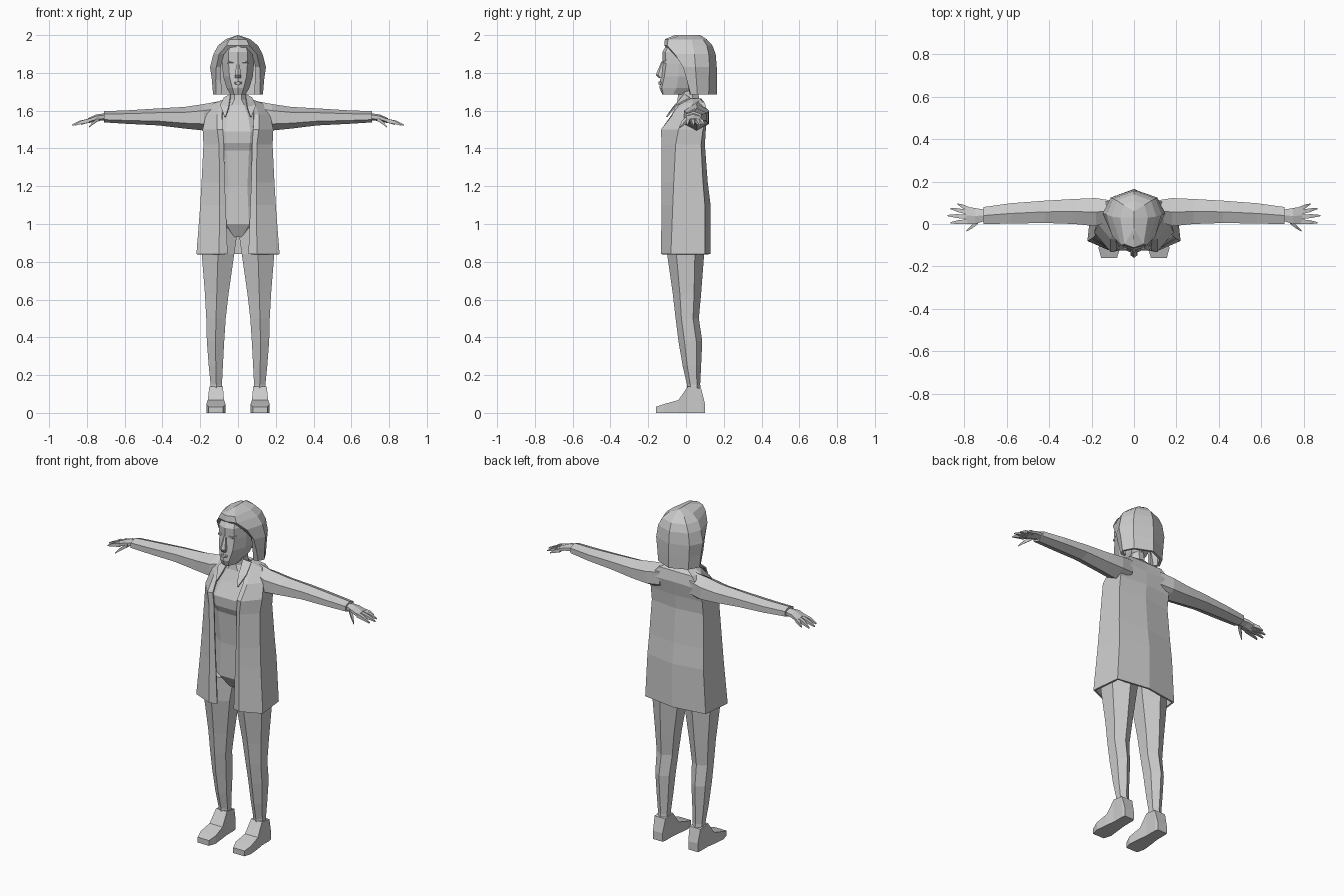
import bpy
import bmesh
from math import cos, sin, radians, tau
from mathutils import Vector

default_cube = bpy.data.objects.get("Cube")
if default_cube:
    bpy.data.objects.remove(default_cube, do_unlink=True)

# One plain grey covers the whole figure
GREY = (0.6, 0.6, 0.6, 1)
grey = bpy.data.materials.new("plain_grey")
grey.use_nodes = True
grey.diffuse_color = GREY
shader = next(n for n in grey.node_tree.nodes if n.type == 'BSDF_PRINCIPLED')
shader.inputs["Base Color"].default_value = GREY


def ring(axis, at, u_min, u_max, v_min, v_max, sides=6, turn=90):
    """Polygon across an axis that exactly fills the given extents."""
    angles = [radians(turn) + tau * k / sides for k in range(sides)]
    u_top = max(abs(cos(a)) for a in angles)
    v_top = max(abs(sin(a)) for a in angles)
    points = []
    for a in angles:
        u = (u_min + u_max + (u_max - u_min) * cos(a) / u_top) / 2
        v = (v_min + v_max + (v_max - v_min) * sin(a) / v_top) / 2
        order = {'X': (at, u, v), 'Y': (u, at, v), 'Z': (u, v, at)}
        points.append(Vector(order[axis]))
    return points


def box_ring(axis, at, *extents):
    return ring(axis, at, *extents, sides=4, turn=45)


def build(name, rows, cyclic=True, fill=True, thickness=None):
    """Skin consecutive rows of points, then cap or thicken the skin."""
    bm = bmesh.new()
    grid = [[bm.verts.new(p) for p in row] for row in rows]
    count = len(rows[0])
    for low, high in zip(grid, grid[1:]):
        for k in range(count if cyclic else count - 1):
            n = (k + 1) % count
            bm.faces.new((low[k], low[n], high[n], high[k]))
    bmesh.ops.remove_doubles(bm, verts=bm.verts[:], dist=0.0005)
    bmesh.ops.dissolve_degenerate(bm, edges=bm.edges[:], dist=0.0005)
    if fill:
        rim = [e for e in bm.edges if e.is_boundary]
        bmesh.ops.holes_fill(bm, edges=rim, sides=0)
    bmesh.ops.recalc_face_normals(bm, faces=bm.faces[:])
    mesh = bpy.data.meshes.new(name)
    bm.to_mesh(mesh)
    bm.free()
    mesh.materials.append(grey)
    obj = bpy.data.objects.new(name, mesh)
    bpy.context.collection.objects.link(obj)
    if thickness:
        solid = obj.modifiers.new("thickness", 'SOLIDIFY')
        solid.thickness = thickness
        solid.offset = -1
    return obj


def build_pair(name, rows, **options):
    """Left part on +x and its mirrored right twin."""
    for side, sign in (("left", 1), ("right", -1)):
        flipped = [[(sign * p[0], p[1], p[2]) for p in row] for row in rows]
        build(f"{side}_{name}", flipped, **options)


def build_symmetric(name, levels, **options):
    """Skin of half outlines running from front centre to back centre."""
    rows = []
    for z, half in levels:
        left = [(x, y, z) for x, y in half]
        right = [(-x, y, z) for x, y in reversed(half)]
        rows.append(left + right)
    build(name, rows, cyclic=False, **options)


# Torso and neck: height, half width, front, back
torso = [
    (.93, .05, -.05, .06), (1.0, .14, -.09, .1), (1.2, .12, -.09, .08),
    (1.39, .14, -.105, .08), (1.43, .15, -.122, .08), (1.49, .16, -.125, .09),
    (1.57, .13, -.08, .1), (1.63, .08, -.05, .09), (1.66, .045, -.045, .07),
    (1.73, .04, -.035, .06),
]
build("torso", [ring('Z', z, -w, w, front, back, sides=8, turn=22.5)
                for z, w, front, back in torso])

# Open coat from hem to neck
coat = [
    (.84, [(.055, -.12), (.1, -.132), (.22, -.08), (.2, .1), (0, .13)]),
    (1.1, [(.065, -.12), (.098, -.13), (.2, -.07), (.185, .1), (0, .13)]),
    (1.22, [(.07, -.12), (.098, -.13), (.193, -.065), (.18, .09), (0, .115)]),
    (1.42, [(.075, -.12), (.1, -.13), (.183, -.055), (.17, .08), (0, .1)]),
    (1.5, [(.08, -.125), (.11, -.132), (.187, -.04), (.17, .09), (0, .105)]),
    (1.58, [(.085, -.075), (.11, -.07), (.17, .0), (.16, .115), (0, .11)]),
    (1.64, [(.075, -.03), (.09, -.01), (.13, .04), (.11, .1), (0, .1)]),
    (1.665, [(.05, -.02), (.055, 0), (.06, .03), (.05, .07), (0, .08)]),
]
build_symmetric("coat", coat, fill=False, thickness=0.012)

# Pointed lapels
build_pair("lapel", [
    [(.04, -.01, 1.69), (.075, .02, 1.67)],
    [(.05, -.07, 1.62), (.095, -.055, 1.63)],
    [(.066, -.105, 1.57), (.072, -.105, 1.57)],
], cyclic=False, fill=False, thickness=0.008)

# Sleeves: distance out, back and front, bottom and top
sleeve = [
    (.1, .02, .11, 1.5, 1.65), (.18, -.01, .122, 1.495, 1.635),
    (.28, .0, .118, 1.505, 1.62), (.42, .005, .11, 1.522, 1.612),
    (.58, .002, .098, 1.53, 1.602), (.71, .0, .08, 1.538, 1.597),
]
build_pair("sleeve", [ring('X', *section) for section in sleeve])

# Hands: palm, then tapering fingers
palm = [
    (.69, .02, .065, 1.55, 1.588), (.75, .0, .075, 1.545, 1.58),
    (.795, .0, .082, 1.533, 1.56),
]
build_pair("palm", [ring('X', *section) for section in palm])


def build_finger(name, base, tip):
    base, tip = Vector(base), Vector(tip)
    middle = base.lerp(tip, 0.55) + Vector((0, 0, 0.004))
    rows = []
    for p, r in ((base, .011), (middle, .009), (tip, .003)):
        rows.append(box_ring('X', p.x, p.y - r, p.y + r, p.z - r, p.z + r))
    build_pair(name, rows)


build_finger("little_finger", (.78, .07, 1.548), (.832, .094, 1.527))
build_finger("ring_finger", (.785, .055, 1.548), (.866, .073, 1.523))
build_finger("middle_finger", (.785, .034, 1.548), (.88, .04, 1.523))
build_finger("index_finger", (.785, .012, 1.548), (.866, .006, 1.523))
build_finger("thumb", (.735, .012, 1.558), (.79, -.033, 1.512))

# Legs: height, inner and outer, front and back
leg = [
    (.05, .085, .147, .0, .09), (.15, .085, .145, .005, .075),
    (.25, .08, .155, -.018, .08), (.38, .073, .165, -.04, .086),
    (.5, .065, .168, -.055, .068), (.63, .05, .175, -.07, .08),
    (.84, .02, .192, -.1, .096), (.98, .0, .18, -.09, .1),
]
build_pair("leg", [ring('Z', *section) for section in leg])

# Feet: heel to toe
foot = [
    (.1, .085, .148, 0, .05), (.08, .08, .152, 0, .13),
    (.01, .08, .152, 0, .14), (-.04, .074, .16, 0, .068),
    (-.115, .066, .167, 0, .047), (-.16, .08, .155, 0, .032),
]
build_pair("foot", [box_ring('Y', *section) for section in foot])

# Head
head = [
    (1.685, [(0, -.125), (.02, -.12), (.04, -.07), (.03, 0), (0, .02)]),
    (1.72, [(0, -.14), (.03, -.128), (.06, -.05), (.05, .04), (0, .06)]),
    (1.78, [(0, -.135), (.045, -.115), (.078, -.04), (.07, .06), (0, .1)]),
    (1.85, [(0, -.125), (.05, -.105), (.085, -.04), (.08, .07), (0, .12)]),
    (1.91, [(0, -.125), (.05, -.11), (.08, -.04), (.08, .07), (0, .12)]),
    (1.955, [(0, -.1), (.04, -.085), (.06, -.02), (.05, .06), (0, .1)]),
]
build_symmetric("head", head)

# Face details
build("nose", [ring('Z', 1.772, -.015, .015, -.145, -.11),
               ring('Z', 1.79, -.016, .016, -.16, -.11),
               ring('Z', 1.86, -.007, .007, -.13, -.11)])
build("lips", [ring('Y', -.12, -.024, .024, 1.735, 1.757),
               ring('Y', -.145, -.012, .012, 1.738, 1.754)])
build_pair("eyelid", [box_ring('Y', -.09, .02, .058, 1.85, 1.866),
                      box_ring('Y', -.119, .024, .048, 1.854, 1.863)])

# Bobbed hair with a swept fringe
hair = [
    (1.685, [(.085, .02), (.115, .025), (.132, .06), (.1, .12), (0, .163)]),
    (1.76, [(.09, .01), (.118, .005), (.138, .055), (.105, .122), (0, .165)]),
    (1.83, [(.092, -.005), (.115, -.015), (.148, .05), (.11, .125), (0, .163)]),
    (1.9, [(.075, -.065), (.1, -.06), (.13, .045), (.1, .12), (0, .157)]),
    (1.945, [(0, -.115), (.06, -.1), (.105, .035), (.08, .11), (0, .14)]),
    (1.978, [(0, -.112), (.045, -.095), (.065, .03), (.05, .09), (0, .11)]),
    (2.0, [(0, -.06), (0, -.02), (0, .03), (0, .06), (0, .075)]),
]
build_symmetric("hair", hair, fill=False, thickness=0.015)
